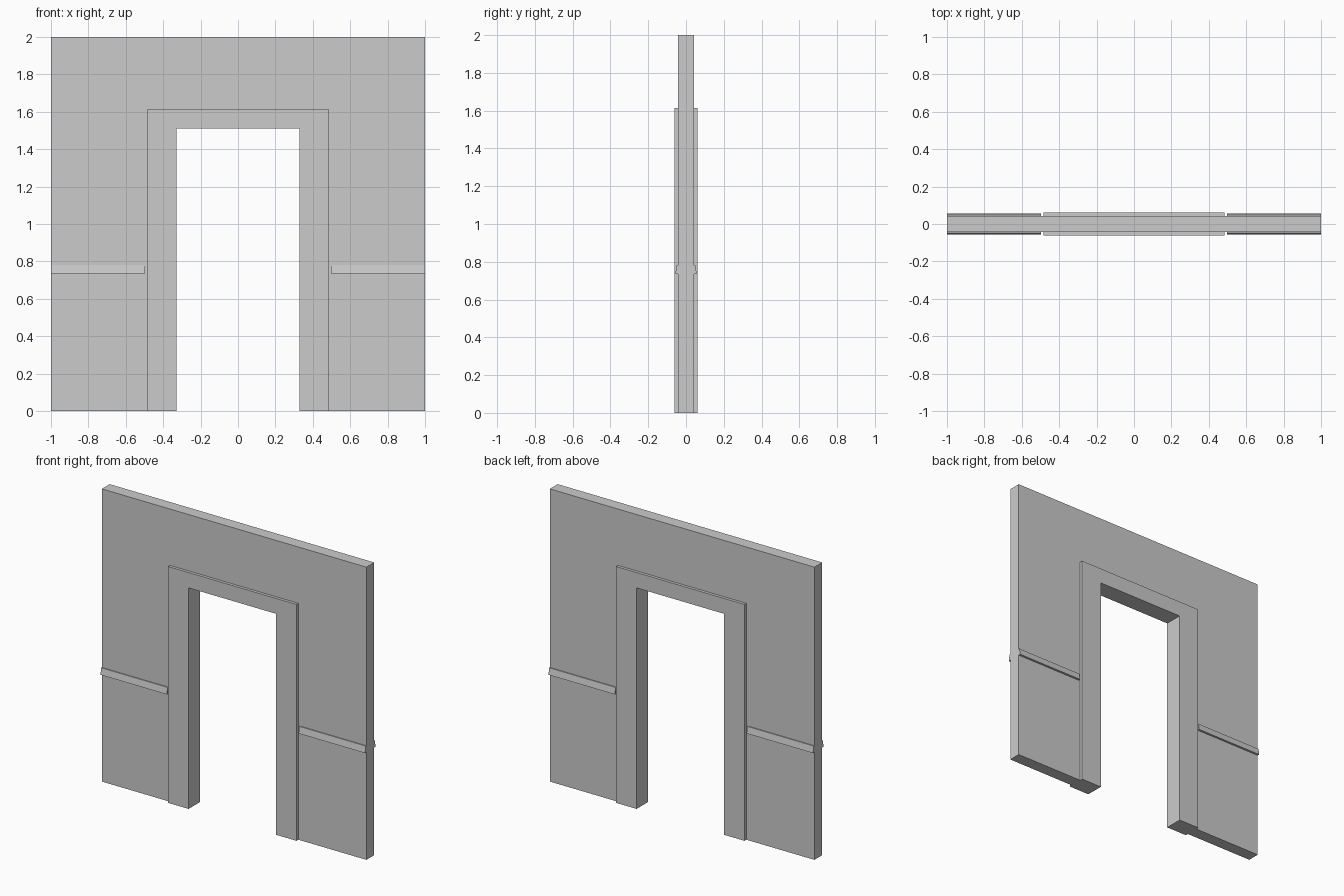
import bpy, bmesh
from mathutils import Vector

if "Cube" in bpy.data.objects:
    bpy.data.objects.remove(bpy.data.objects["Cube"])


def extrude_profile(name, points, offset):
    """Make a solid by sweeping a flat outline along an offset vector."""
    bm = bmesh.new()
    face = bm.faces.new([bm.verts.new(p) for p in points])
    result = bmesh.ops.extrude_face_region(bm, geom=[face], use_keep_orig=True)
    moved = [v for v in result["geom"] if isinstance(v, bmesh.types.BMVert)]
    bmesh.ops.translate(bm, verts=moved, vec=Vector(offset))
    bmesh.ops.recalc_face_normals(bm, faces=bm.faces)
    mesh = bpy.data.meshes.new(name)
    bm.to_mesh(mesh)
    bm.free()
    obj = bpy.data.objects.new(name, mesh)
    bpy.context.collection.objects.link(obj)
    return obj


def arch(name, outer_x, outer_z, inner_x, inner_z, half_depth):
    """Doorway-shaped slab centred on y = 0."""
    outline = [(-outer_x, 0), (-outer_x, outer_z), (outer_x, outer_z), (outer_x, 0),
               (inner_x, 0), (inner_x, inner_z), (-inner_x, inner_z), (-inner_x, 0)]
    return extrude_profile(name, [(x, -half_depth, z) for x, z in outline],
                           (0, 2 * half_depth, 0))


WALL_Y = 0.042

# Wall around the doorway, and the thicker door frame filling its opening
arch("wall", 1.0, 2.0, 0.485, 1.615, WALL_Y)
arch("door_frame", 0.485, 1.615, 0.33, 1.51, 0.062)

# Chair rails: sloped profile, wider at the bottom, on both faces and both sides
rail_profile = [(WALL_Y, 0.735), (0.057, 0.735), (0.049, 0.78), (WALL_Y, 0.78)]
for face_name, ys in (("front", -1), ("back", 1)):
    for side_name, xs in (("left", -1), ("right", 1)):
        extrude_profile(f"{face_name}_{side_name}_rail",
                        [(xs * 0.498, ys * y, z) for y, z in rail_profile],
                        (xs * 0.502, 0, 0))
